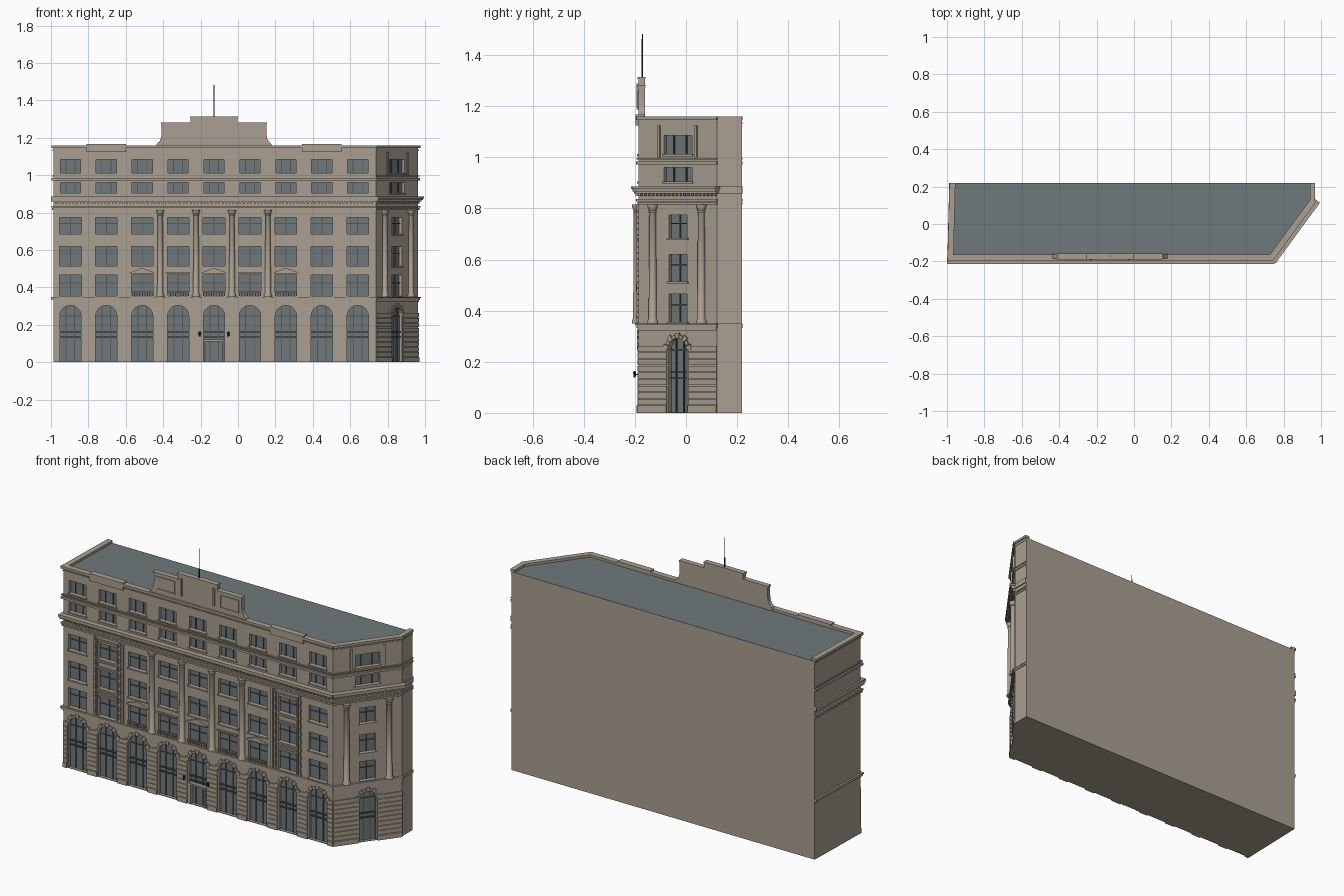
import bpy, bmesh, math
from mathutils import Vector

cube = bpy.data.objects.get("Cube")
if cube:
    bpy.data.objects.remove(cube)


def material(name, rgb):
    m = bpy.data.materials.new(name)
    m.use_nodes = True
    m.diffuse_color = (*rgb, 1)
    m.node_tree.nodes["Principled BSDF"].inputs["Base Color"].default_value = (*rgb, 1)
    return m


STONE = material("tan stone", (0.40, 0.35, 0.285))
GLASS = material("blue grey glass", (0.16, 0.19, 0.195))
ROOF = material("slate roof", (0.16, 0.19, 0.195))
FRAME = material("dark window frame", (0.09, 0.10, 0.10))
METAL = material("black metal", (0.02, 0.02, 0.02))


class Facade:
    """Wall plane: u runs along it, z is up, d points outward."""
    def __init__(self, a, b):
        self.a, b = Vector((*a, 0)), Vector((*b, 0))
        self.length = (b - self.a).length
        self.u = (b - self.a).normalized()
        self.n = Vector((self.u.y, -self.u.x, 0))

    def at(self, u, z, d):
        return self.a + self.u * u + self.n * d + Vector((0, 0, z))


# Footprint corners, from back left round the front to back right
corners = [(-0.977, 0.22), (-0.987, -0.185), (0.738, -0.185), (0.963, 0.122), (0.963, 0.22)]
left, front, corner, right = [Facade(p, q) for p, q in zip(corners, corners[1:])]
TOP = 1.145


class Part:
    """Collects prisms lying on facades into one object."""
    def __init__(self, name, mat):
        self.name, self.mat, self.bm = name, mat, bmesh.new()

    def prism(self, f, pts, d0, d1):
        rings = [[self.bm.verts.new(f.at(u, z, d)) for u, z in pts] for d in (d0, d1)]
        self.bm.faces.new(rings[0])
        self.bm.faces.new(rings[1][::-1])
        for i in range(len(pts)):
            j = (i + 1) % len(pts)
            self.bm.faces.new((rings[0][i], rings[0][j], rings[1][j], rings[1][i]))

    def box(self, f, u0, u1, z0, z1, d0, d1):
        self.prism(f, [(u0, z0), (u1, z0), (u1, z1), (u0, z1)], d0, d1)

    def lathe(self, f, u, d, profile, sides=12):
        rings = []
        for r, z in profile:
            c = f.at(u, z, d)
            rings.append([self.bm.verts.new(c + Vector((r * math.cos(k * math.tau / sides),
                          r * math.sin(k * math.tau / sides), 0))) for k in range(sides)])
        for lo, hi in zip(rings, rings[1:]):
            for k in range(sides):
                self.bm.faces.new((lo[k], lo[k - 1], hi[k - 1], hi[k]))
        self.bm.faces.new(rings[0])
        self.bm.faces.new(rings[-1])

    def finish(self, smooth=False):
        bmesh.ops.recalc_face_normals(self.bm, faces=self.bm.faces)
        me = bpy.data.meshes.new(self.name)
        self.bm.to_mesh(me)
        self.bm.free()
        me.materials.append(self.mat)
        ob = bpy.data.objects.new(self.name, me)
        bpy.context.collection.objects.link(ob)
        if smooth:
            bpy.ops.object.select_all(action='DESELECT')
            ob.select_set(True)
            bpy.context.view_layer.objects.active = ob
            bpy.ops.object.shade_smooth_by_angle(angle=math.radians(40))
        return ob


def rect(u, hw, z0, z1):
    return [(u - hw, z0), (u + hw, z0), (u + hw, z1), (u - hw, z1)]


def arch(u, hw, z0, spring, steps=12):
    curve = [(u + hw * math.cos(k * math.pi / steps), spring + hw * math.sin(k * math.pi / steps))
             for k in range(steps + 1)]
    return [(u - hw, z0), (u + hw, z0)] + curve


bays = [0.091 + 0.192 * i for i in range(9)]
MID, CMID = bays[4], corner.length / 2
rows = [(0.355, 0.465), (0.515, 0.62), (0.685, 0.775), (0.905, 0.96), (1.012, 1.085)]
cutter = Part("opening_cutter", STONE)
glass = Part("window_glass", GLASS)
mullions = Part("window_frames", FRAME)
sills = Part("window_sills", STONE)


def window(f, pts, u, hw, z0, z1, uprights, rails):
    cutter.prism(f, pts, -0.022, 0.05)
    glass.prism(f, pts, -0.0215, -0.018)
    for k in uprights:
        mullions.box(f, u + k * hw - 0.0025, u + k * hw + 0.0025, z0, z1, -0.02, -0.013)
    for z in rails:
        mullions.box(f, u - hw, u + hw, z - 0.0025, z + 0.0025, -0.02, -0.013)


# Upper windows
for f, centres in ((front, bays), (corner, [CMID])):
    for u in centres:
        for i, (z0, z1) in enumerate(rows):
            hw = (0.058 if i < 3 else 0.054) if f is front else (0.044 if i < 3 else 0.068)
            ups = (0,) if i < 3 else (-0.45, 0.45)
            window(f, rect(u, hw, z0, z1), u, hw, z0, z1, ups, [z0 + 0.62 * (z1 - z0)] if i < 3 else [])
            sills.box(f, u - hw - 0.006, u + hw + 0.006, z0 - 0.008, z0, -0.015, 0.006)

# Ground floor arches with wedge stones
wedges = Part("arch_stones", STONE)
transoms = Part("arch_transoms", FRAME)
for f, centres, hw in ((front, bays, 0.057), (corner, [CMID], 0.045)):
    for u in centres:
        window(f, arch(u, hw, 0.003, 0.247), u, hw, 0.003, 0.247 + hw * 0.88, (-0.4, 0.4), [0.247])
        transoms.box(f, u - hw, u + hw, 0.132, 0.138, -0.02, -0.008)
        transoms.box(f, u - hw, u + hw, 0.158, 0.164, -0.02, -0.008)
        count = 9
        for k in range(count):
            r1 = hw + (0.022 if k % 2 == 0 else 0.014)
            a0, a1 = [math.pi * (k + e) / count for e in (0.06, 0.94)]
            wedges.prism(f, [(u + r * math.cos(a), 0.247 + r * math.sin(a))
                             for r, a in ((hw, a0), (r1, a0), (r1, a1), (hw, a1))], -0.004, 0.007)

# Main block with slate top, openings cut in
block = Part("main_block", STONE)
bm = block.bm
low = [bm.verts.new((x, y, 0)) for x, y in corners]
cap = bm.faces.new(low)
new = bmesh.ops.extrude_face_region(bm, geom=[cap])["geom"]
bmesh.ops.translate(bm, verts=[v for v in new if isinstance(v, bmesh.types.BMVert)], vec=(0, 0, TOP))
if cap not in bm.faces[:] or not any(all(v.co.z == 0 for v in f.verts) for f in bm.faces):
    bm.faces.new(low)
body = block.finish()
body.data.materials.append(ROOF)
for p in body.data.polygons:
    p.material_index = int(p.center.z > TOP - 0.01)
tool = cutter.finish()
mod = body.modifiers.new("openings", 'BOOLEAN')
mod.operation, mod.solver, mod.object = 'DIFFERENCE', 'EXACT', tool
carved = bpy.data.meshes.new_from_object(body.evaluated_get(bpy.context.evaluated_depsgraph_get()))
body.modifiers.clear()
body.data = carved
bpy.data.objects.remove(tool)

# Horizontal mouldings: bottom, top, projection
bands = Part("cornices", STONE)
for z0, z1, d in ((0.333, 0.343, 0.009), (0.343, 0.350, 0.014), (0.815, 0.824, 0.007),
                  (0.828, 0.836, 0.011), (0.858, 0.866, 0.018), (0.866, 0.876, 0.025), (0.876, 0.886, 0.030),
                  (0.972, 0.984, 0.010), (0.992, 0.998, 0.008), (1.130, 1.136, 0.004), (1.146, 1.160, 0.011)):
    inner = -0.022 if z1 > TOP else -0.005
    side = min(d, 0.012)
    bands.box(front, -side, front.length + d * 0.4, z0, z1, inner, d)
    bands.box(corner, -d * 0.3, corner.length + d * 0.4, z0, z1, inner, d)
    bands.box(left, 0, left.length, z0, z1, inner, side * 0.9)
    bands.box(right, 0, right.length, z0, z1, inner, side * 0.5)
for f in (front, corner):
    for k in range(int(f.length / 0.019)):
        bands.box(f, 0.008 + k * 0.019, 0.018 + k * 0.019, 0.848, 0.858, -0.004, 0.012)
bands.finish()

# Ground floor stone courses on the piers
courses = Part("stone_courses", STONE)
for f, centres, hw in ((front, bays, 0.065), (corner, [CMID], 0.053)):
    edges = [0] + [u + s * hw for u in centres for s in (-1, 1)] + [f.length]
    for u0, u1 in zip(edges[::2], edges[1::2]):
        courses.box(f, u0, u1, 0, 0.028, -0.004, 0.008)
        for k in range(9):
            courses.box(f, u0, u1, 0.031 + k * 0.026, 0.054 + k * 0.026, -0.004, 0.005)
    courses.box(f, 0, f.length, 0.322, 0.332, -0.004, 0.005)
courses.finish()

# Giant round columns
columns = Part("columns", STONE)
shaft = [(0.021, 0.35), (0.021, 0.362), (0.016, 0.368), (0.0135, 0.782),
         (0.016, 0.786), (0.014, 0.792), (0.021, 0.806), (0.021, 0.815)]
for f, spots in ((front, [MID + 0.192 * k for k in (-1.5, -0.5, 0.5, 1.5)]), (corner, [CMID - 0.118, CMID + 0.118])):
    for u in spots:
        columns.lathe(f, u, 0.006, shaft)
columns.finish(smooth=True)

# Flanking bays: quoins, panels and raised parapet blocks
quoins = Part("flanking_bay_trim", STONE)
for u in (bays[1], bays[7]):
    for s in (-1, 1):
        for k in range(20):
            w = 0.010 if k % 2 else 0.015
            c = u + s * 0.080
            quoins.box(front, c - w / 2, c + w / 2, 0.352 + k * 0.023, 0.372 + k * 0.023, -0.004, 0.008)
        quoins.box(front, u + s * 0.063 - 0.004, u + s * 0.063 + 0.004, 0.352, 0.80, -0.004, 0.006)
    for z in (0.478, 0.497, 0.632, 0.667, 0.79):
        quoins.box(front, u - 0.067, u + 0.067, z, z + 0.008, -0.004, 0.008)
    quoins.box(front, u - 0.106, u + 0.106, 1.125, 1.168, -0.022, 0.013)
for u in (bays[1] + 0.098, bays[7] - 0.098):
    quoins.box(front, u - 0.006, u + 0.006, 0.352, 0.815, -0.004, 0.008)
for s in (-0.09, 0.09):
    quoins.box(corner, CMID + s - 0.006, CMID + s + 0.006, 1.0, 1.125, -0.004, 0.007)
quoins.finish()

# Pediments and balustrades on the first floor
hoods = Part("window_hoods", STONE)
for i in range(2, 7):
    u = bays[i]
    if i % 2 == 0:
        hoods.prism(front, [(u - 0.066, 0.474), (u + 0.066, 0.474), (u + 0.066, 0.48), (u, 0.504), (u - 0.066, 0.48)],
                    -0.004, 0.010)
    else:
        hoods.box(front, u - 0.064, u + 0.064, 0.474, 0.482, -0.004, 0.010)
    hoods.box(front, u - 0.06, u + 0.06, 0.372, 0.377, 0.002, 0.010)
    for k in range(9):
        hoods.box(front, u - 0.058 + k * 0.014, u - 0.053 + k * 0.014, 0.35, 0.372, 0.003, 0.009)
hoods.finish()

# Stepped central parapet with coping and framed panels
parapet = Part("central_parapet", STONE)
half = [(0.31, 1.15), (0.307, 1.165), (0.292, 1.18), (0.283, 1.20), (0.281, 1.22), (0.281, 1.28), (0.125, 1.28), (0.125, 1.313)]
parapet.prism(front, [(MID + u, z) for u, z in half] + [(MID - u, z) for u, z in half[::-1]], -0.024, 0.0)
parapet.box(front, MID - 0.128, MID + 0.128, 1.306, 1.315, -0.026, 0.005)
for s in (-1, 1):
    a, b = sorted((MID + s * 0.125, MID + s * 0.284))
    parapet.box(front, a, b, 1.274, 1.282, -0.026, 0.004)
    parapet.box(front, MID + s * 0.103 - 0.006, MID + s * 0.103 + 0.006, 1.19, 1.288, -0.004, 0.008)
    for z in (1.185, 1.255):
        parapet.box(front, a + 0.02, b - 0.02, z, z + 0.005, -0.004, 0.004)
    for e in (a + 0.02, b - 0.025):
        parapet.box(front, e, e + 0.005, 1.185, 1.26, -0.004, 0.004)
parapet.finish()

# Entrance door, wall lamps and flagpole
door = Part("entrance_surround", STONE)
for u0, u1, z0, z1 in ((-0.052, -0.044, 0, 0.112), (0.044, 0.052, 0, 0.112), (-0.054, 0.054, 0.112, 0.122)):
    door.box(front, MID + u0, MID + u1, z0, z1, -0.02, 0.004)
door.finish()
lamps = Part("wall_lamps", METAL)
for s in (-1, 1):
    lamps.box(front, MID + s * 0.077 - 0.002, MID + s * 0.077 + 0.002, 0.148, 0.152, 0, 0.014)
    lamps.lathe(front, MID + s * 0.077, 0.016, [(0.004, 0.138), (0.007, 0.158), (0.003, 0.164)], 6)
lamps.finish()
pole = Part("flagpole", METAL)
pole.lathe(front, MID, -0.014, [(0.003, 1.31), (0.002, 1.483)], 8)
pole.finish()
for part in (glass, mullions, sills, wedges, transoms):
    part.finish()
